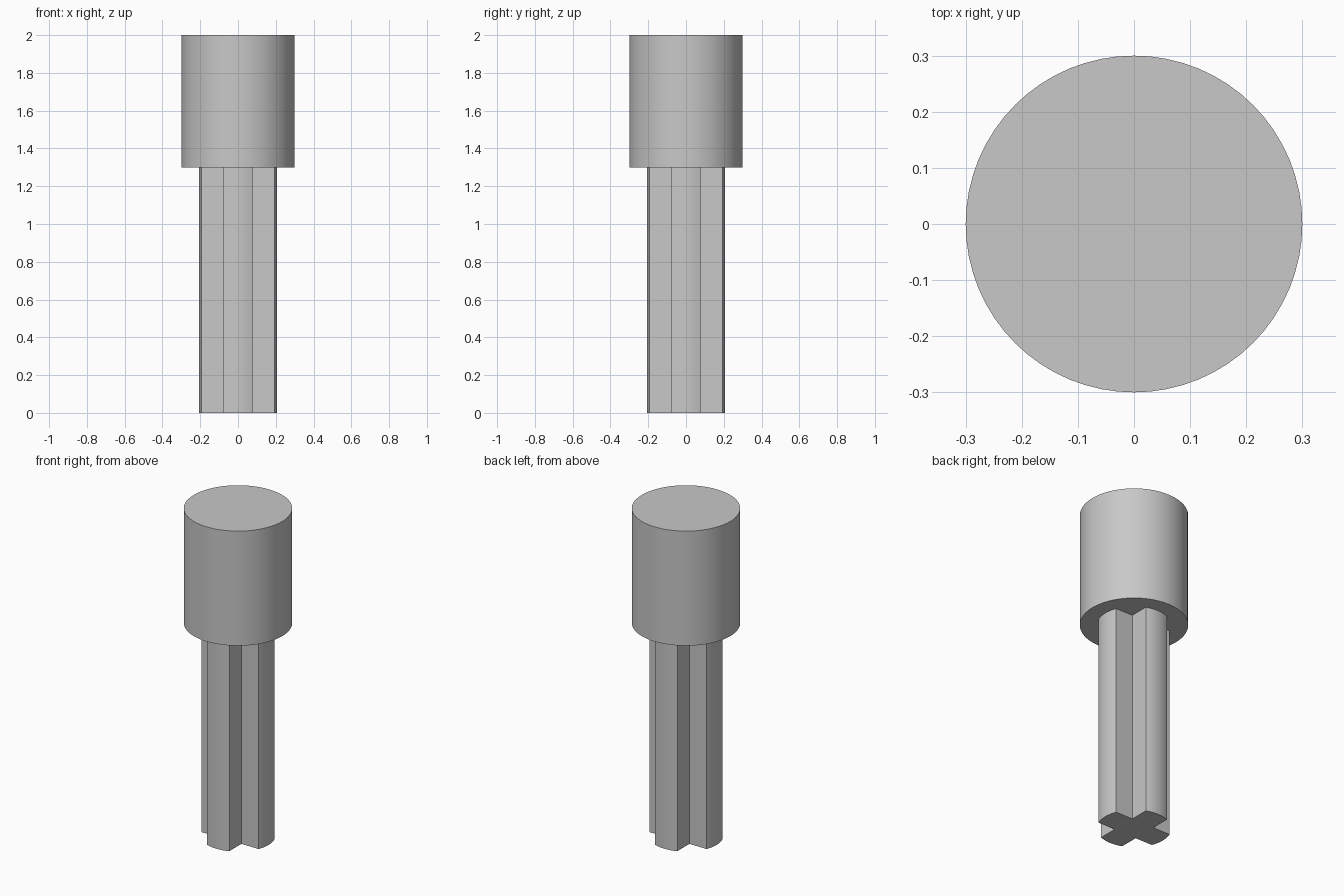
import bpy
import bmesh
from math import asin, cos, sin, pi

cube = bpy.data.objects.get("Cube")
if cube:
    bpy.data.objects.remove(cube, do_unlink=True)

HEAD_RADIUS, HEAD_BASE, HEAD_TOP = 0.30, 1.30, 2.0
ARM_RADIUS, ARM_HALF = 0.207, 0.076

grey = bpy.data.materials.new("light_grey")
grey.use_nodes = True
colour = (0.58, 0.58, 0.58, 1)
grey.diffuse_color = colour
grey.node_tree.nodes["Principled BSDF"].inputs["Base Color"].default_value = colour


def extrude_profile(name, points, z0, z1):
    """Closed prism from a flat outline, smooth only across its curved sides."""
    bm = bmesh.new()
    face = bm.faces.new([bm.verts.new((x, y, z0)) for x, y in points])
    top = bmesh.ops.extrude_face_region(bm, geom=[face])["geom"]
    verts = [v for v in top if isinstance(v, bmesh.types.BMVert)]
    bmesh.ops.translate(bm, verts=verts, vec=(0, 0, z1 - z0))
    bmesh.ops.recalc_face_normals(bm, faces=bm.faces)
    mesh = bpy.data.meshes.new(name)
    bm.to_mesh(mesh)
    bm.free()
    mesh.materials.append(grey)
    obj = bpy.data.objects.new(name, mesh)
    bpy.context.collection.objects.link(obj)
    bpy.ops.object.select_all(action="DESELECT")
    obj.select_set(True)
    bpy.context.view_layer.objects.active = obj
    bpy.ops.object.shade_smooth_by_angle(angle=pi / 6)
    return obj


# Round head
steps = 64
circle = [(HEAD_RADIUS * cos(2 * pi * i / steps), HEAD_RADIUS * sin(2 * pi * i / steps))
          for i in range(steps)]
extrude_profile("head", circle, HEAD_BASE, HEAD_TOP)

# Cross-shaped shaft: four arms with rounded ends, meeting at square inner corners
half_angle = asin(ARM_HALF / ARM_RADIUS)
arc_steps = 8
cross = []
for arm in range(4):
    turn = arm * pi / 2
    for i in range(arc_steps + 1):
        a = turn + half_angle * (2 * i / arc_steps - 1)
        cross.append((ARM_RADIUS * cos(a), ARM_RADIUS * sin(a)))
    inner = ARM_HALF * 2 ** 0.5
    cross.append((inner * cos(turn + pi / 4), inner * sin(turn + pi / 4)))
extrude_profile("cross_shaft", cross, 0, HEAD_BASE)
